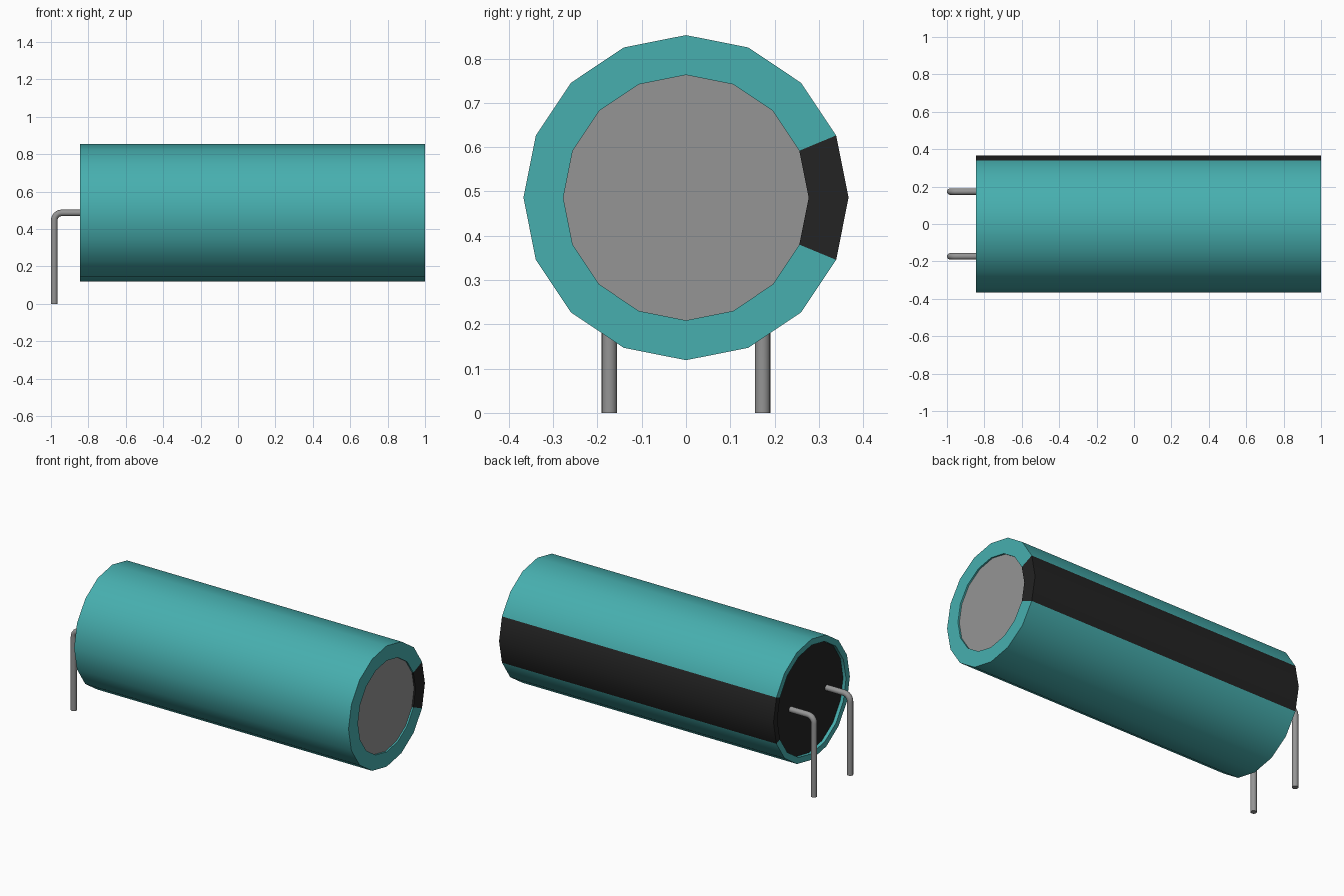
import bpy, bmesh, math

cube = bpy.data.objects.get("Cube")
if cube:
    bpy.data.objects.remove(cube, do_unlink=True)

SIDES = 16
AXIS_Z = 0.486          # height of the can's axis
R = 0.367               # can radius
X0, X1 = -0.845, 1.0    # lead end and closed end


def material(name, rgb):
    m = bpy.data.materials.new(name)
    m.use_nodes = True
    m.diffuse_color = (*rgb, 1)
    m.node_tree.nodes["Principled BSDF"].inputs["Base Color"].default_value = (*rgb, 1)
    return m


teal = material("teal sleeve", (0.063, 0.43, 0.43))
black = material("black", (0.017, 0.017, 0.017))
grey = material("grey metal", (0.30, 0.30, 0.30))


def ring(bm, x, r):
    # polygon around the x axis, first corner towards +y
    return [bm.verts.new((x, r * math.cos(a), AXIS_Z + r * math.sin(a)))
            for a in (2 * math.pi * i / SIDES for i in range(SIDES))]


def finish(name, bm, mats):
    bmesh.ops.recalc_face_normals(bm, faces=bm.faces)
    mesh = bpy.data.meshes.new(name)
    bm.to_mesh(mesh)
    bm.free()
    for m in mats:
        mesh.materials.append(m)
    ob = bpy.data.objects.new(name, mesh)
    bpy.context.collection.objects.link(ob)
    smooth(ob)
    return ob


def smooth(ob):
    bpy.ops.object.select_all(action='DESELECT')
    ob.select_set(True)
    bpy.context.view_layer.objects.active = ob
    bpy.ops.object.shade_smooth_by_angle(angle=math.radians(35))


# Sleeve: wraps the side and folds over both ends; two facets at +y are the stripe
bm = bmesh.new()
profile = [(X0 + 0.02, 0.33), (X0, 0.33), (X0, R), (X1, R), (X1, 0.277), (X1 - 0.01, 0.277)]
rings = [ring(bm, x, r) for x, r in profile]
for a, b in zip(rings, rings[1:]):
    for i in range(SIDES):
        j = (i + 1) % SIDES
        f = bm.faces.new((a[i], b[i], b[j], a[j]))
        f.material_index = 1 if i in (0, SIDES - 1) else 0
finish("sleeve", bm, [teal, black])

# End discs: metal top of the can and rubber seal at the leads
for name, x, r, mat, facing in (("can_top", X1 - 0.01, 0.277, grey, 1),
                                ("rubber_seal", X0 + 0.02, 0.33, black, -1)):
    bm = bmesh.new()
    f = bm.faces.new(ring(bm, x, r))
    ob = finish(name, bm, [mat])
    if ob.data.polygons[0].normal.x * facing < 0:
        ob.data.flip_normals()

# Leads: straight out of the seal, then bent down to the ground
WIRE, BEND, LEAD_X = 0.0175, 0.04, -0.9825
for name, y in (("left_lead", 0.173), ("right_lead", -0.173)):
    path = [(X0 + 0.03, AXIS_Z)]
    for k in range(7):
        a = math.radians(90 + 15 * k)
        path.append((LEAD_X + BEND + BEND * math.cos(a), AXIS_Z - BEND + BEND * math.sin(a)))
    path.append((LEAD_X, 0))
    curve = bpy.data.curves.new(name, 'CURVE')
    curve.dimensions = '3D'
    curve.bevel_depth = WIRE
    curve.bevel_resolution = 6
    curve.use_fill_caps = True
    spline = curve.splines.new('POLY')
    spline.points.add(len(path) - 1)
    for p, (x, z) in zip(spline.points, path):
        p.co = (x, y, z, 1)
    curve.materials.append(grey)
    ob = bpy.data.objects.new(name, curve)
    bpy.context.collection.objects.link(ob)
    bpy.ops.object.select_all(action='DESELECT')
    ob.select_set(True)
    bpy.context.view_layer.objects.active = ob
    bpy.ops.object.convert(target='MESH')
    smooth(bpy.context.view_layer.objects.active)
